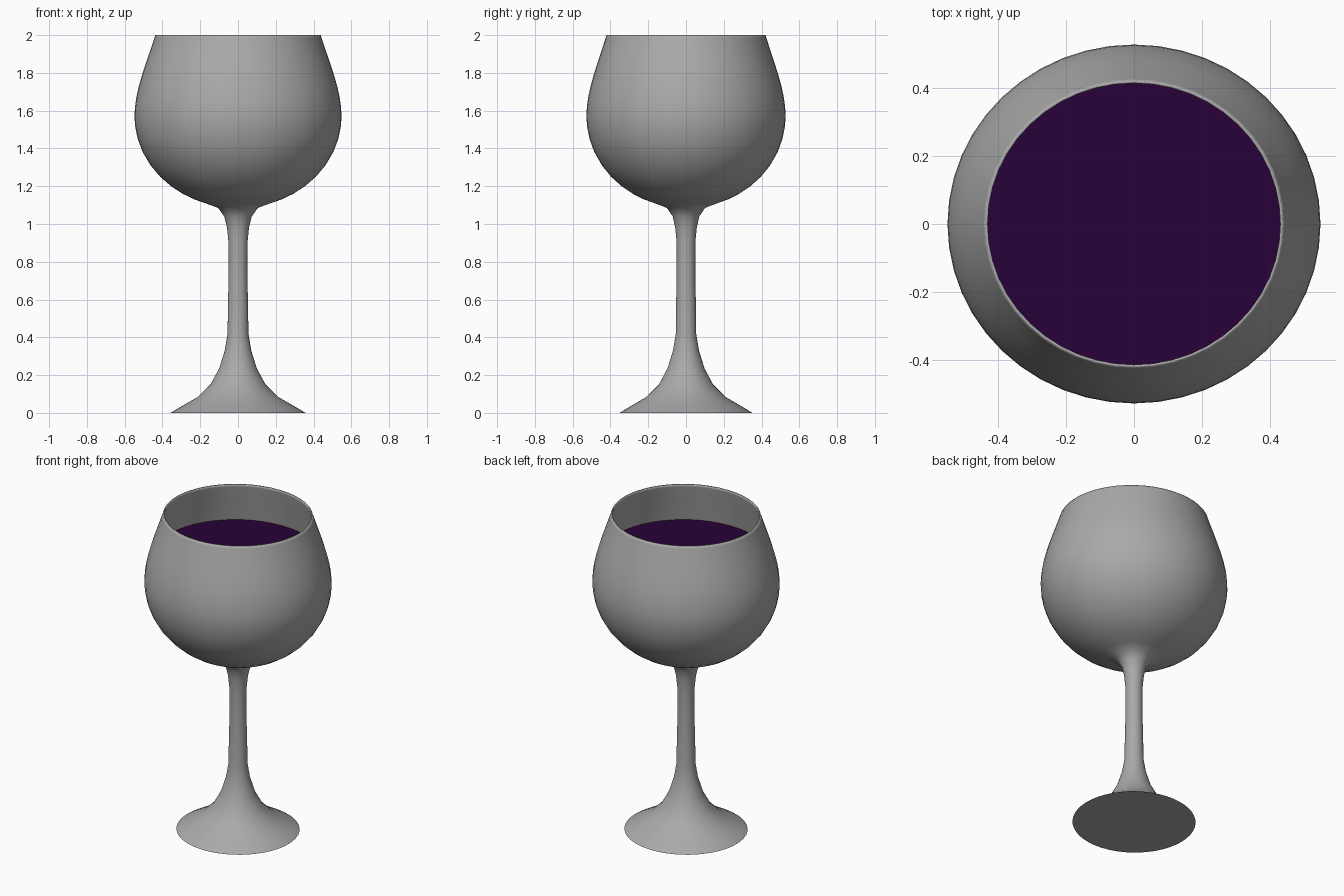
import bpy, bmesh, math

if "Cube" in bpy.data.objects:
    bpy.data.objects.remove(bpy.data.objects["Cube"])

SEG = 48


def oval(z):
    """Depth / width ratio: nearly round foot, slightly oval bowl."""
    return 0.983 if z < 1.0 else 0.962


def material(name, rgb):
    m = bpy.data.materials.new(name)
    m.diffuse_color = (*rgb, 1)
    m.use_nodes = True
    m.node_tree.nodes["Principled BSDF"].inputs["Base Color"].default_value = m.diffuse_color
    return m


def lathe(name, profile, mat, flat_heights):
    """Spin (radius, z) points around z; radius 0 makes a pole."""
    bm = bmesh.new()
    rings = []
    for r, z in profile:
        if r == 0:
            rings.append([bm.verts.new((0, 0, z))] * SEG)
        else:
            rings.append([bm.verts.new((r * math.cos(2 * math.pi * i / SEG),
                                        r * math.sin(2 * math.pi * i / SEG) * oval(z), z))
                          for i in range(SEG)])
    for a, b in zip(rings, rings[1:]):
        for i in range(SEG):
            j = (i + 1) % SEG
            corners = list(dict.fromkeys((a[i], a[j], b[j], b[i])))
            bm.faces.new(corners).smooth = True
    bmesh.ops.recalc_face_normals(bm, faces=bm.faces)
    # flat caps stay unsmoothed
    for f in bm.faces:
        if any(all(abs(v.co.z - h) < 1e-4 for v in f.verts) for h in flat_heights):
            f.smooth = False
    me = bpy.data.meshes.new(name)
    bm.to_mesh(me)
    bm.free()
    me.materials.append(mat)
    ob = bpy.data.objects.new(name, me)
    bpy.context.collection.objects.link(ob)
    return ob


def bowl_radius(z):
    """Outer bowl: half ellipse below the belly, gentle taper above."""
    if z <= 1.57:
        return 0.548 * math.sqrt(max(0, 1 - ((1.57 - z) / 0.485) ** 2))
    t = (z - 1.57) / 0.43
    return 0.548 - 0.11 * (1.8 * t ** 2 - 0.8 * t ** 3)


def inner_radius(z):
    """Inner wall: thin at the rim, thicker further down."""
    t = min(1, (2.0 - z) / 0.25)
    wall = 0.008 + 0.032 * t
    if z <= 1.57:
        return 0.508 * math.sqrt(max(0, 1 - ((1.57 - z) / 0.445) ** 2))
    return bowl_radius(z) - wall


glass = material("grey glass", (0.4, 0.4, 0.4))
wine = material("dark purple wine", (0.021, 0.0005, 0.04))

# foot and stem
stem = [(0, 0), (0.358, 0), (0.287, 0.042), (0.215, 0.083), (0.146, 0.15), (0.10, 0.235),
        (0.07, 0.33), (0.055, 0.42), (0.053, 0.6), (0.05, 0.68), (0.05, 0.9),
        (0.058, 0.98), (0.073, 1.04), (0.105, 1.085)]
# outer and inner bowl wall
levels = [1.108, 1.13, 1.16, 1.2, 1.25, 1.31, 1.38, 1.45, 1.52, 1.57, 1.62, 1.67,
          1.73, 1.8, 1.87, 1.94, 1.985, 2.0]
outer = [(bowl_radius(z), z) for z in levels]
inner = [(inner_radius(z), z) for z in reversed(levels) if z > 1.13]
lathe("wine_glass", stem + outer + inner + [(0, 1.125)], glass, [0])

# wine filling the bowl
WINE_Z = 1.755
fill = [(r - 0.002, z) for r, z in reversed(inner) if z < WINE_Z - 0.005]
lathe("wine", [(0, 1.13)] + fill + [(inner_radius(WINE_Z) - 0.002, WINE_Z), (0, WINE_Z)],
      wine, [WINE_Z])
